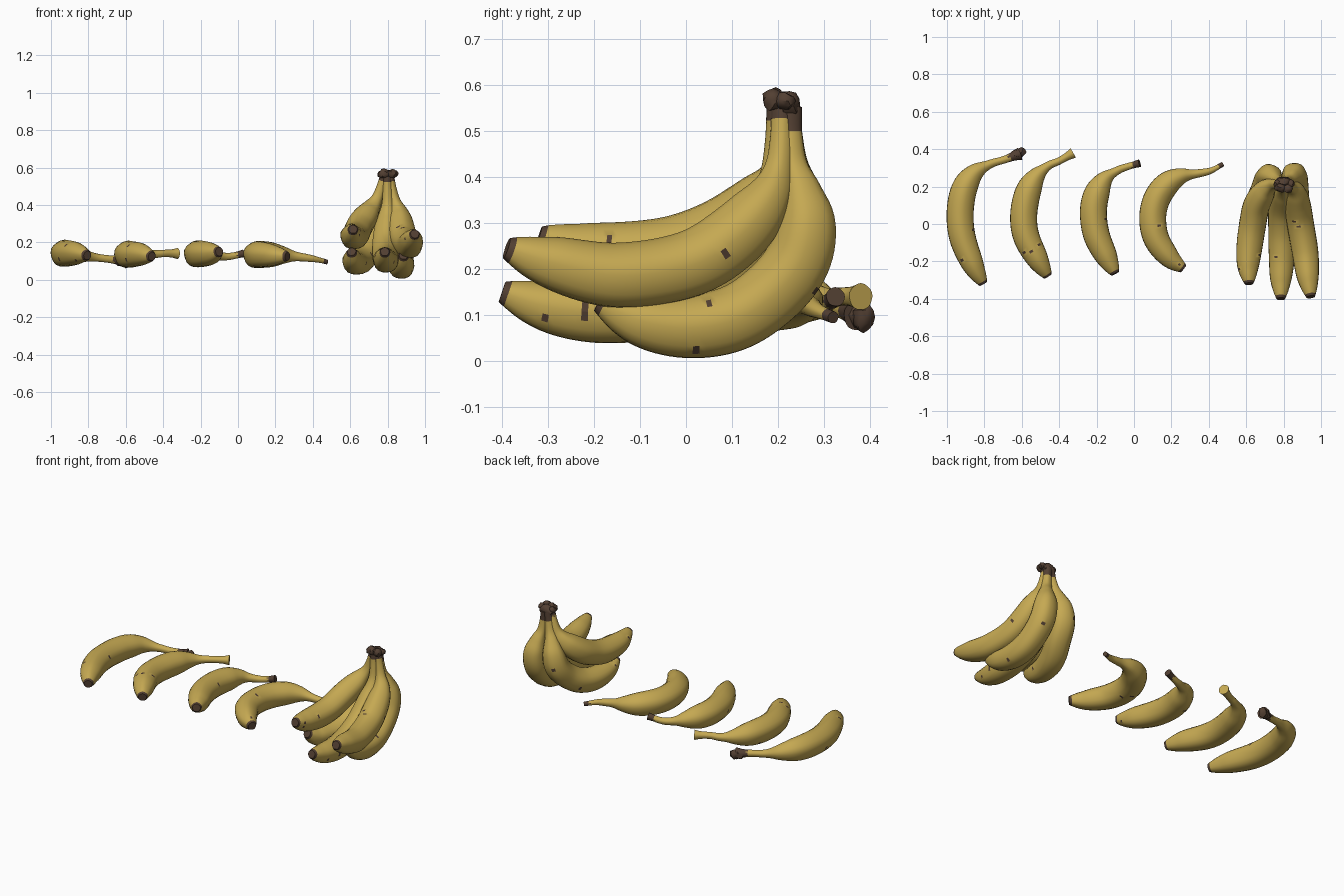
import bpy
import bmesh
import math
import random
from mathutils import Vector

random.seed(4)
if "Cube" in bpy.data.objects:
    bpy.data.objects.remove(bpy.data.objects["Cube"])


def make_material(name, color):
    mat = bpy.data.materials.new(name)
    mat.use_nodes = True
    mat.diffuse_color = color
    for node in mat.node_tree.nodes:
        if node.type == 'BSDF_PRINCIPLED':
            node.inputs["Base Color"].default_value = color
            node.inputs["Roughness"].default_value = 0.6
    return mat


PEEL = make_material("ripe_yellow", (0.56, 0.395, 0.085, 1))
BROWN = make_material("dry_brown", (0.085, 0.05, 0.032, 1))


def spline(points, steps=14):
    """Dense smooth curve through the points."""
    pts = [Vector(p) for p in points]
    pts = [2 * pts[0] - pts[1]] + pts + [2 * pts[-1] - pts[-2]]
    out = []
    for a, b, c, d in zip(pts, pts[1:], pts[2:], pts[3:]):
        for i in range(steps):
            u = i / steps
            out.append(b + 0.5 * u * (c - a + u * (2 * a - 5 * b + 4 * c - d
                                                   + u * (3 * (b - c) + d - a))))
    return out + [pts[-2]]


def lookup(keys, values, x):
    for i in range(1, len(keys)):
        if x <= keys[i] or i == len(keys) - 1:
            span = max(keys[i] - keys[i - 1], 1e-9)
            f = min(max((x - keys[i - 1]) / span, 0), 1)
            return values[i - 1] + (values[i] - values[i - 1]) * f


def finish(name, bm):
    bmesh.ops.recalc_face_normals(bm, faces=bm.faces)
    mesh = bpy.data.meshes.new(name)
    bm.to_mesh(mesh)
    bm.free()
    mesh.materials.append(PEEL)
    mesh.materials.append(BROWN)
    obj = bpy.data.objects.new(name, mesh)
    bpy.context.collection.objects.link(obj)
    bpy.ops.object.select_all(action='DESELECT')
    obj.select_set(True)
    bpy.context.view_layer.objects.active = obj
    bpy.ops.object.shade_smooth_by_angle(angle=math.radians(40))
    return obj


BODY = [(0, .023), (.02, .031), (.07, .046), (.15, .061), (.28, .07), (.42, .072)]
LOOSE = BODY + [(.55, .071), (.64, .064), (.72, .045), (.79, .026), (.87, .02)]
BUNCHED = BODY + [(.6, .071), (.7, .063), (.77, .047), (.84, .031), (.92, .025)]


def banana(name, path, profile, stem, end, dark, rings=64, sides=20):
    """Sweep a soft five-sided section along a path running tip to stem."""
    dense = spline(path)
    length = [0]
    for a, b in zip(dense, dense[1:]):
        length.append(length[-1] + (b - a).length)
    shape = spline([Vector(p) for p in profile + [(.95, stem), (1, end)]])
    keys, radii = [p.x for p in shape], [p.y for p in shape]
    ts = [i / rings for i in range(rings + 1)]
    centers = [lookup(length, dense, t * length[-1]) for t in ts]

    bm = bmesh.new()
    loops = []
    side = Vector((0, 0, 1))
    for i, (t, c) in enumerate(zip(ts, centers)):
        tangent = (centers[min(i + 1, rings)] - centers[max(i - 1, 0)]).normalized()
        side = (side - tangent * side.dot(tangent)).normalized()
        other = tangent.cross(side)
        loop = []
        for k in range(sides):
            a = math.tau * k / sides
            r = lookup(keys, radii, t) * (1 + 0.025 * math.cos(5 * a))
            loop.append(bm.verts.new(c + r * (math.cos(a) * side + math.sin(a) * other)))
        loops.append(loop)

    peel = []
    for i, (low, high) in enumerate(zip(loops, loops[1:])):
        for k in range(sides):
            n = (k + 1) % sides
            face = bm.faces.new((low[k], low[n], high[n], high[k]))
            ragged = random.uniform(-.008, .008)
            if i < 1 or ts[i] > 1 - dark + ragged:
                face.material_index = 1
            elif ts[i] < 0.65:
                peel.append(face)
    # Dry blossom tip and stem cap
    bm.faces.new(loops[0]).material_index = 1
    bm.faces.new(loops[-1]).material_index = 1 if dark else 0
    # Small ripeness specks inset into the peel
    specks = random.sample(peel, 5)
    bmesh.ops.inset_individual(bm, faces=specks, thickness=0.005)
    for face in specks:
        face.material_index = 1
    return finish(name, bm)


def dry_lump(name, knobs):
    """Rough woody mass made of overlapping jittered knobs."""
    bm = bmesh.new()
    for center, size in knobs:
        made = bmesh.ops.create_icosphere(bm, subdivisions=2, radius=1)["verts"]
        for v in made:
            v.co *= random.uniform(0.82, 1.12)
            v.co = Vector(center) + Vector([a * b for a, b in zip(v.co, size)])
    for face in bm.faces:
        face.material_index = 1
    return finish(name, bm)


# Loose bananas in a row
banana("loose_banana_1", [
    (-.805, -.32, .13), (-.86, -.22, .14), (-.915, -.08, .14), (-.93, .05, .14),
    (-.91, .18, .14), (-.855, .27, .135), (-.77, .32, .12), (-.69, .345, .11),
    (-.61, .375, .1)], LOOSE, .023, .034, .08)
banana("loose_banana_2", [
    (-.46, -.28, .125), (-.515, -.19, .135), (-.575, -.07, .135), (-.59, .04, .135),
    (-.57, .16, .135), (-.525, .25, .135), (-.46, .31, .135), (-.4, .337, .14),
    (-.325, .38, .14)], LOOSE, .021, .029, 0)
banana("loose_banana_3", [
    (-.1, -.265, .15), (-.145, -.18, .14), (-.2, -.06, .137), (-.217, .06, .137),
    (-.2, .16, .137), (-.155, .24, .135), (-.09, .285, .125), (-.04, .305, .125),
    (.03, .325, .14)], LOOSE, .018, .021, .06)
banana("loose_banana_4", [
    (.265, -.24, .125), (.19, -.18, .13), (.12, -.08, .133), (.1, .03, .133),
    (.12, .13, .133), (.175, .21, .133), (.25, .255, .13), (.34, .27, .12),
    (.41, .285, .11), (.475, .32, .095)], LOOSE, .014, .013, .04)

# Woody stem end of the first loose banana
dry_lump("loose_stem_end", [
    ((-.625, .375, .1), (.035, .026, .032)), ((-.6, .385, .095), (.026, .024, .032))])

# Bananas of the bunch
banana("bunch_upper_left", [
    (.615, -.32, .27), (.61, -.22, .24), (.62, -.1, .233), (.635, 0, .25),
    (.655, .1, .295), (.7, .18, .365), (.745, .21, .44), (.782, .21, .55)],
    BUNCHED, .024, .024, .04)
banana("bunch_upper_right", [
    (.945, -.39, .245), (.93, -.29, .212), (.915, -.15, .185), (.89, 0, .207),
    (.875, .1, .265), (.862, .175, .35), (.835, .203, .43), (.81, .21, .55)],
    BUNCHED, .024, .024, .04)
banana("bunch_middle", [
    (.785, -.4, .15), (.785, -.3, .118), (.79, -.18, .106), (.79, -.05, .125),
    (.79, .07, .185), (.795, .15, .28), (.8, .19, .39), (.798, .2, .55)],
    BUNCHED, .024, .024, .04)
banana("bunch_lower_right", [
    (.885, -.19, .13), (.882, -.1, .088), (.875, 0, .073), (.868, .1, .09),
    (.862, .18, .14), (.858, .24, .21), (.855, .262, .29), (.84, .25, .37),
    (.822, .232, .44), (.808, .227, .55)], BUNCHED, .024, .026, .07)
banana("bunch_lower_left", [
    (.607, -.19, .15), (.615, -.11, .108), (.63, 0, .095), (.66, .1, .11),
    (.695, .18, .16), (.715, .24, .23), (.73, .255, .31), (.75, .245, .38),
    (.772, .232, .45), (.79, .225, .55)], BUNCHED, .024, .026, .07)

# Dry crown joining the stems
dry_lump("bunch_crown", [
    ((.78, .195, .565), (.032, .028, .028)), ((.825, .19, .567), (.028, .026, .025)),
    ((.8, .225, .555), (.045, .027, .032)), ((.765, .215, .562), (.02, .022, .02)),
    ((.838, .215, .565), (.02, .022, .02))])
